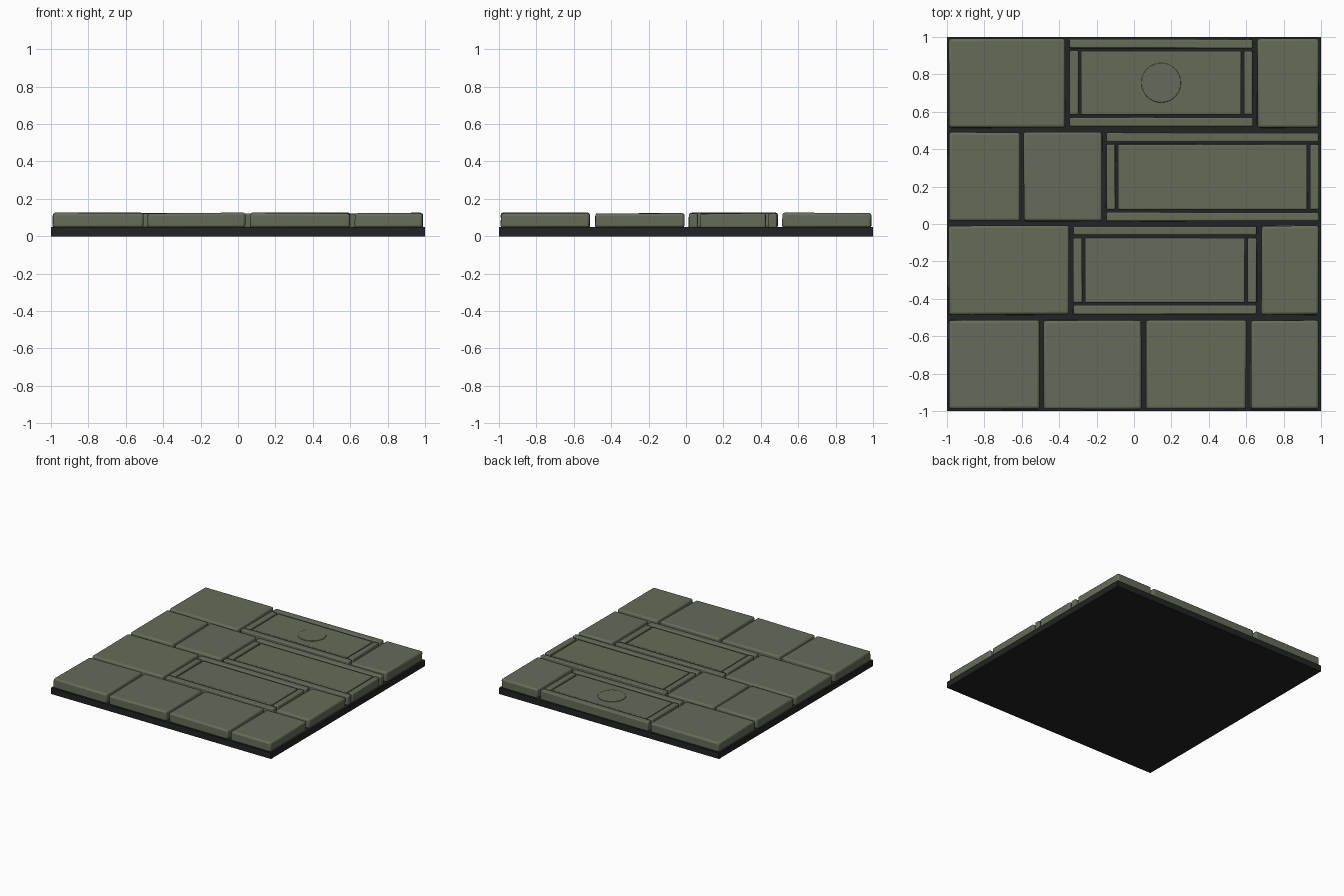
import bpy, bmesh, math, random

if "Cube" in bpy.data.objects:
    bpy.data.objects.remove(bpy.data.objects["Cube"])

random.seed(4)


def material(name, rgb):
    m = bpy.data.materials.new(name)
    m.diffuse_color = (*rgb, 1)
    m.use_nodes = True
    m.node_tree.nodes["Principled BSDF"].inputs["Base Color"].default_value = m.diffuse_color
    return m


STONE = material("olive stone", (0.132, 0.148, 0.100))
DARK = material("dark mortar", (0.016, 0.017, 0.018))


def finish(name, bm, mat, bevel=0.0):
    me = bpy.data.meshes.new(name)
    bm.to_mesh(me)
    bm.free()
    me.materials.append(mat)
    ob = bpy.data.objects.new(name, me)
    bpy.context.collection.objects.link(ob)
    if bevel:
        mod = ob.modifiers.new("worn edge", 'BEVEL')
        mod.width = bevel
        mod.segments = 3
        mod.limit_method = 'ANGLE'
        bpy.context.view_layer.objects.active = ob
        ob.select_set(True)
        bpy.ops.object.shade_smooth_by_angle(angle=math.radians(35))
        ob.select_set(False)
    return ob


def block(name, x0, x1, y0, y1, z0, z1, mat=STONE, bevel=0.0, worn=0.0):
    """Box whose top corners are shifted a little by worn."""
    bm = bmesh.new()
    bmesh.ops.create_cube(bm, size=1)
    for v in bm.verts:
        top = v.co.z > 0
        v.co.x = (x1 if v.co.x > 0 else x0) + random.uniform(-worn, worn) * 0.8
        v.co.y = (y1 if v.co.y > 0 else y0) + random.uniform(-worn, worn) * 0.8
        v.co.z = z1 + random.uniform(-worn, worn) if top else z0
    return finish(name, bm, mat, bevel)


# Base slab
block("base_slab", -1, 1, -1, 1, 0, 0.05, DARK)

# Plain paving stones: row bottom edge, then x ranges
plain = {
    -0.99: [(-0.99, -0.506), (-0.483, 0.04), (0.065, 0.60), (0.624, 0.988)],
    -0.485: [(-0.99, -0.346), (0.682, 0.988)],
    0.015: [(-0.99, -0.61), (-0.59, -0.17)],
    0.515: [(-0.99, -0.368), (0.66, 0.988)],
}
n = 0
for y, spans in plain.items():
    for x0, x1 in spans:
        n += 1
        block(f"paving_stone_{n}", x0, x1, y, y + 0.475, 0.045, 0.124,
              bevel=0.014, worn=0.003)


# Framed stones: four border bars around a panel
def framed(name, x0, x1, y0, y1):
    bar, gap = 0.048, 0.014
    low, high = y0 + bar, y1 - bar
    top = 0.121
    block(name + "_front_bar", x0, x1, y0, low, 0.045, top, bevel=0.008, worn=0.002)
    block(name + "_back_bar", x0, x1, high, y1, 0.045, top, bevel=0.008, worn=0.002)
    ya, yb = low + gap, high - gap
    block(name + "_left_bar", x0, x0 + bar, ya, yb, 0.045, top, bevel=0.008, worn=0.002)
    block(name + "_right_bar", x1 - bar, x1, ya, yb, 0.045, top, bevel=0.008, worn=0.002)
    block(name + "_panel", x0 + bar + gap, x1 - bar - gap, ya, yb, 0.045, 0.117,
          bevel=0.006, worn=0.001)


framed("framed_stone_1", -0.325, 0.655, -0.482, -0.012)
framed("framed_stone_2", -0.148, 0.988, 0.015, 0.488)
framed("framed_stone_3", -0.345, 0.635, 0.522, 0.988)

# Round boss on the back framed stone
bm = bmesh.new()
bmesh.ops.create_cone(bm, cap_ends=True, segments=32, radius1=0.106, radius2=0.106, depth=0.02)
for v in bm.verts:
    v.co.x += 0.145
    v.co.y += 0.755
    v.co.z += 0.112
finish("round_boss", bm, STONE, bevel=0.004)
